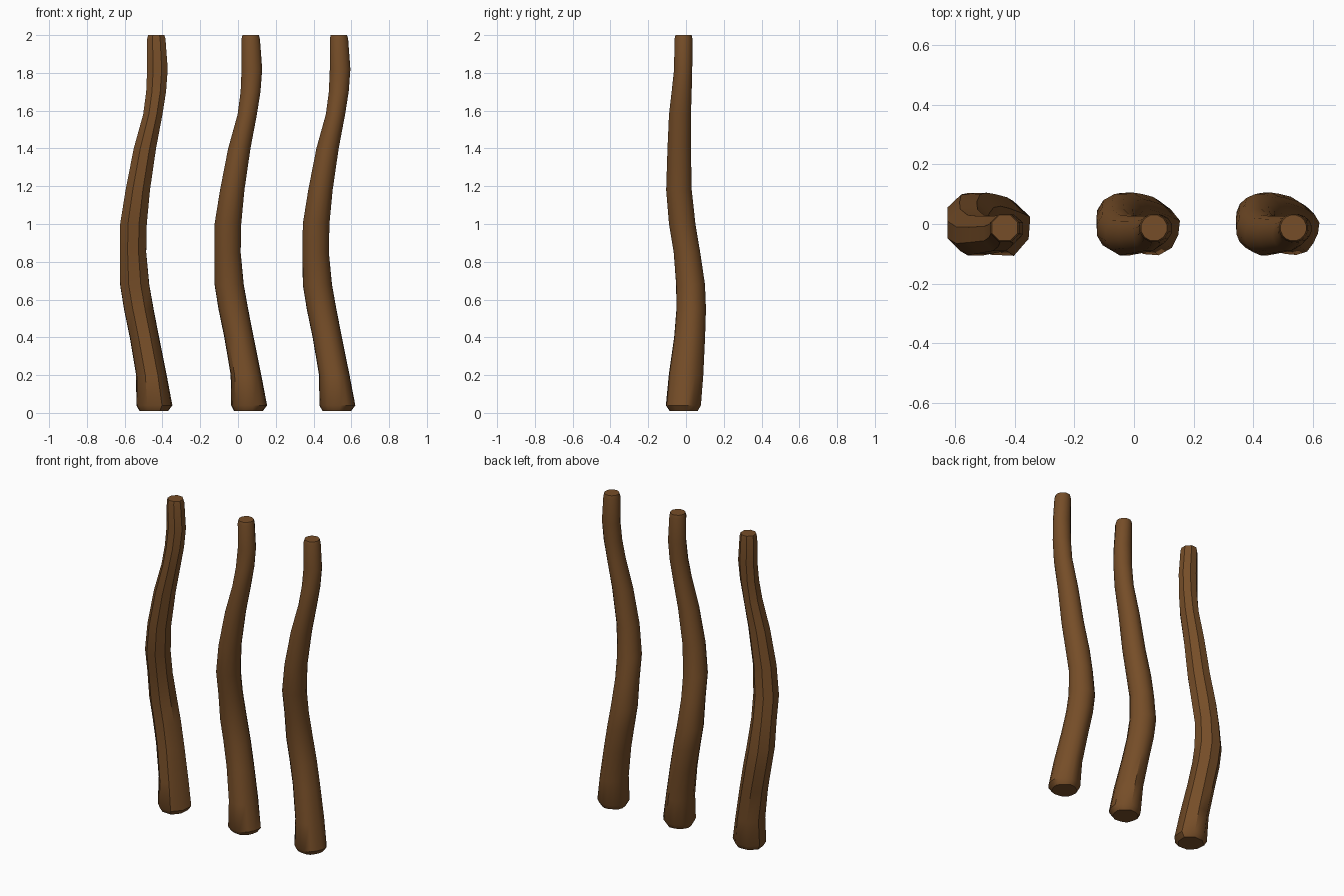
import bpy, bmesh, math
from mathutils import Vector

if "Cube" in bpy.data.objects:
    bpy.data.objects.remove(bpy.data.objects["Cube"])

bark = bpy.data.materials.new("brown_bark")
bark.diffuse_color = (0.18, 0.075, 0.021, 1)
bark.use_nodes = True
bark.node_tree.nodes["Principled BSDF"].inputs["Base Color"].default_value = bark.diffuse_color

# Winding trunk path: z, x range, y range
PATH = [
    (0.01, -0.02, 0.13, -0.085, 0.06),
    (0.04, -0.036, 0.152, -0.105, 0.077),
    (0.20, -0.038, 0.122, -0.09, 0.09),
    (0.40, -0.072, 0.082, -0.062, 0.1),
    (0.55, -0.103, 0.053, -0.05, 0.105),
    (0.68, -0.124, 0.03, -0.052, 0.1),
    (0.85, -0.125, 0.014, -0.065, 0.075),
    (1.00, -0.124, 0.017, -0.09, 0.05),
    (1.18, -0.095, 0.034, -0.105, 0.03),
    (1.40, -0.052, 0.066, -0.098, 0.026),
    (1.58, -0.002, 0.1, -0.09, 0.026),
    (1.70, 0.014, 0.119, -0.076, 0.03),
    (1.82, 0.019, 0.128, -0.063, 0.033),
    (1.98, 0.019, 0.116, -0.061, 0.034),
    (2.00, 0.024, 0.11, -0.056, 0.03),
]


def trunk(name, x, sides):
    bm = bmesh.new()
    rings = []
    for z, x0, x1, y0, y1 in PATH:
        ring = []
        lump = 0.04 * max(0, 1 - z / 0.9)      # root swellings fade upwards
        for i in range(sides):
            a = math.tau * (i + 0.5) / sides
            k = (1 / math.cos(math.pi / sides)) * (1 + lump * math.sin(5 * a + 0.6) - lump * 0.4)
            ring.append(bm.verts.new(Vector((
                (x0 + x1) / 2 + k * (x1 - x0) / 2 * math.cos(a),
                (y0 + y1) / 2 + k * (y1 - y0) / 2 * math.sin(a), z))))
        rings.append(ring)
    for lo, hi in zip(rings, rings[1:]):
        for i in range(sides):
            j = (i + 1) % sides
            bm.faces.new((lo[i], lo[j], hi[j], hi[i]))
    bm.faces.new(rings[0][::-1])
    bm.faces.new(rings[-1])
    me = bpy.data.meshes.new(name)
    bm.to_mesh(me)
    bm.free()
    me.materials.append(bark)
    ob = bpy.data.objects.new(name, me)
    ob.location.x = x
    bpy.context.collection.objects.link(ob)
    bpy.ops.object.select_all(action='DESELECT')
    ob.select_set(True)
    bpy.context.view_layer.objects.active = ob
    bpy.ops.object.shade_smooth_by_angle(angle=math.radians(40))


# Three copies, from coarse to smooth
trunk("coarse_trunk", -0.5, 8)
trunk("medium_trunk", 0.0, 12)
trunk("smooth_trunk", 0.467, 16)
